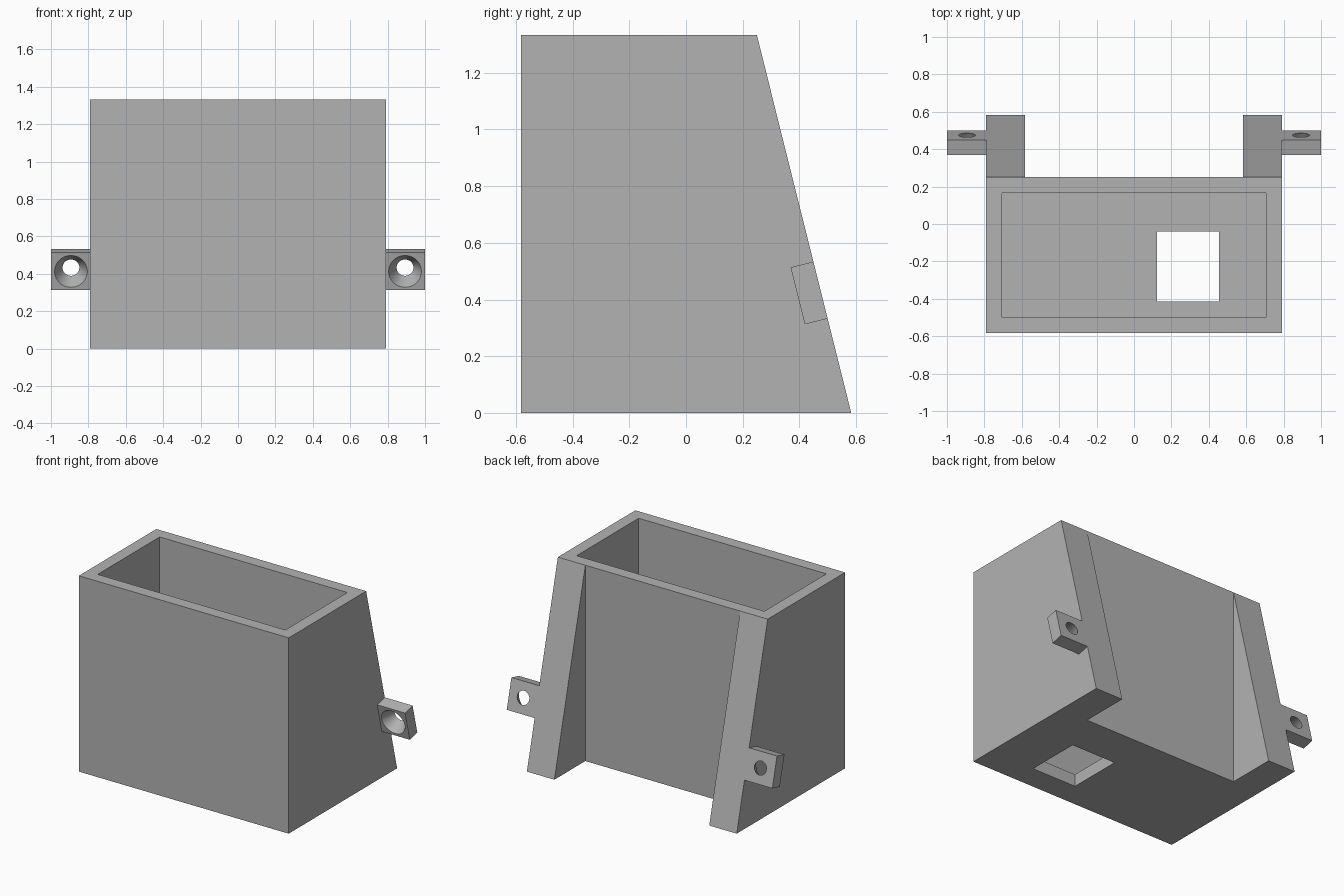
import bpy, bmesh, math
from mathutils import Vector, Matrix

default = bpy.data.objects.get("Cube")
if default:
    bpy.data.objects.remove(default, do_unlink=True)

# Overall dimensions
HALF_W, FRONT, BACK, FOOT, HEIGHT, WALL = 0.79, -0.583, 0.25, 0.583, 1.333, 0.083

grey = bpy.data.materials.new("light_grey")
grey.use_nodes = True
GREY = (0.45, 0.45, 0.45, 1)
grey.diffuse_color = GREY
grey.node_tree.nodes["Principled BSDF"].inputs["Base Color"].default_value = GREY


def finish(name, bm):
    bmesh.ops.recalc_face_normals(bm, faces=bm.faces)
    mesh = bpy.data.meshes.new(name)
    bm.to_mesh(mesh)
    bm.free()
    mesh.materials.append(grey)
    obj = bpy.data.objects.new(name, mesh)
    bpy.context.collection.objects.link(obj)
    return obj


def prism(name, profile, x0, x1):
    """Extrude a (y, z) profile from x0 to x1."""
    bm = bmesh.new()
    face = bm.faces.new([bm.verts.new((x0, y, z)) for y, z in profile])
    ext = bmesh.ops.extrude_face_region(bm, geom=[face])["geom"]
    moved = [v for v in ext if isinstance(v, bmesh.types.BMVert)]
    bmesh.ops.translate(bm, verts=moved, vec=(x1 - x0, 0, 0))
    return finish(name, bm)


def box(name, x0, x1, y0, y1, z0, z1):
    return prism(name, [(y0, z0), (y1, z0), (y1, z1), (y0, z1)], x0, x1)


def cut(obj, cutter):
    """Apply a boolean difference and drop the cutter."""
    mod = obj.modifiers.new("cut", "BOOLEAN")
    mod.operation, mod.solver, mod.object = "DIFFERENCE", "EXACT", cutter
    bpy.context.view_layer.objects.active = obj
    bpy.ops.object.modifier_apply(modifier=mod.name)
    bpy.data.objects.remove(cutter, do_unlink=True)


# Open-topped bin with a rectangular opening in the floor
bin_body = box("bin_body", -HALF_W, HALF_W, FRONT, BACK, 0, HEIGHT)
cut(bin_body, box("cavity_cutter", WALL - HALF_W, HALF_W - WALL,
                  FRONT + WALL, BACK - WALL, WALL, HEIGHT + 0.2))
cut(bin_body, box("floor_cutter", 0.122, 0.455, -0.415, -0.04, -0.1, 0.2))

# Directions along and out of the sloping back edge
up = Vector((0, BACK - FOOT, HEIGHT)).normalized()
out = Vector((0, up.z, -up.y))
foot = Vector((0, FOOT, 0))

for side, name in ((1, "left"), (-1, "right")):
    # Wedge-shaped back rib
    prism(name + "_rib", [(BACK, 0), (FOOT, 0), (BACK, HEIGHT)],
          side * 0.583, side * HALF_W)

    # Mounting tab lying flush with the sloping edge
    low, high = foot + up * 0.343, foot + up * 0.55
    corners = [low, high, high - out * WALL, low - out * WALL]
    tab = prism(name + "_mounting_tab", [(c.y, c.z) for c in corners],
                side * HALF_W, side * 1.0)

    # Tapered screw hole, wide at the front and narrow at the back
    bm = bmesh.new()
    over = 0.02
    slope = (0.0875 - 0.045) / WALL
    centre = (low + high) / 2 - out * WALL / 2 + Vector((side * 0.893, 0, 0))
    turn = out.to_track_quat("Z", "Y").to_matrix().to_4x4()
    bmesh.ops.create_cone(bm, cap_ends=True, segments=48,
                          radius1=0.0875 + slope * over,
                          radius2=0.045 - slope * over,
                          depth=WALL + 2 * over,
                          matrix=Matrix.Translation(centre) @ turn)
    cut(tab, finish("screw_hole_cutter", bm))
    tab.select_set(True)
    bpy.context.view_layer.objects.active = tab
    bpy.ops.object.shade_smooth_by_angle(angle=math.radians(30))
    tab.select_set(False)
